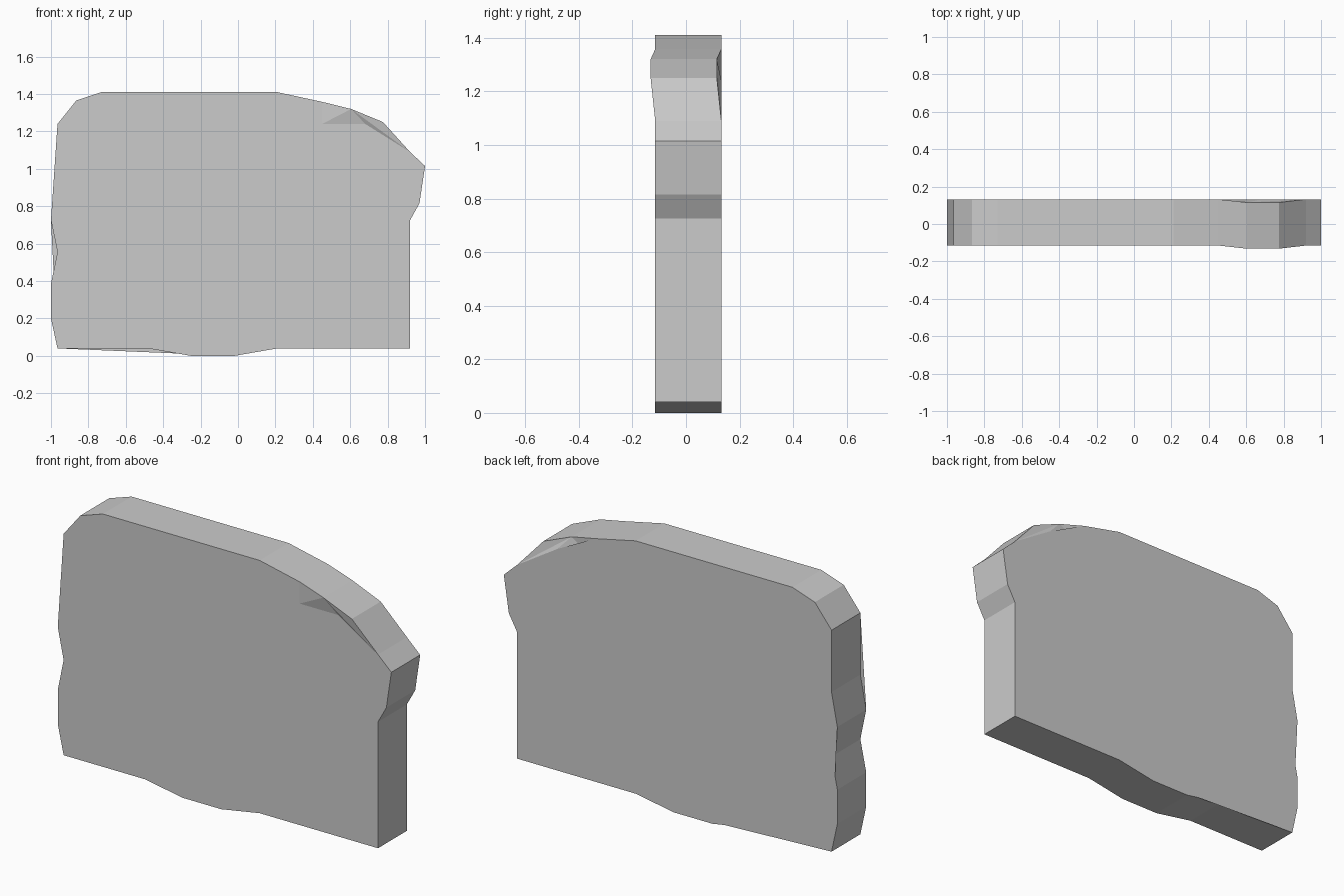
import bpy, bmesh

if "Cube" in bpy.data.objects:
    bpy.data.objects.remove(bpy.data.objects["Cube"])

FRONT_Y, BACK_Y, CHIP = -0.115, 0.132, -0.017

# Weathered outline of the slab (x, z), counter-clockwise seen from the front
outline = [(-0.965, 0.04), (-0.48, 0.04), (-0.25, 0), (-0.02, 0), (0.21, 0.04),
           (0.92, 0.04), (0.92, 0.725), (0.97, 0.815), (1.0, 1.015),
           (0.92, 1.09), (0.775, 1.25), (0.605, 1.32), (0.45, 1.358),
           (0.21, 1.41), (-0.73, 1.41), (-0.865, 1.365), (-0.965, 1.24),
           (-0.965, 0.905), (-1.0, 0.725), (-0.965, 0.555), (-1.0, 0.385), (-1.0, 0.2)]
inner = [(0.45, 1.24), (0.68, 1.24)]      # lower edge of the chipped corner
n = len(outline)
pushed = {10, 11}                         # corner points shifted toward the front
A, B = n, n + 1

# Face layout shared by the front and the back: main face, then the chipped corner
layout = [list(range(0, 10)) + [B, A] + list(range(12, n)),
          [12, A, 11], [A, B, 11], [11, B, 9], [11, 9, 10]]

bm = bmesh.new()


def side(y, flip):
    verts = [bm.verts.new((x, y + (CHIP if i in pushed else 0), z))
             for i, (x, z) in enumerate(outline + inner)]
    for f in layout:
        loop = [verts[i] for i in f]
        bm.faces.new(loop[::-1] if flip else loop)
    return verts


front = side(FRONT_Y, False)
back = side(BACK_Y, True)

# Rim joining both sides
for i in range(n):
    j = (i + 1) % n
    bm.faces.new((front[j], front[i], back[i], back[j]))

bmesh.ops.triangulate(bm, faces=[f for f in bm.faces if len(f.verts) > 4])
bmesh.ops.recalc_face_normals(bm, faces=bm.faces)
mesh = bpy.data.meshes.new("stone_slab")
bm.to_mesh(mesh)
bm.free()
bpy.context.collection.objects.link(bpy.data.objects.new("stone_slab", mesh))
